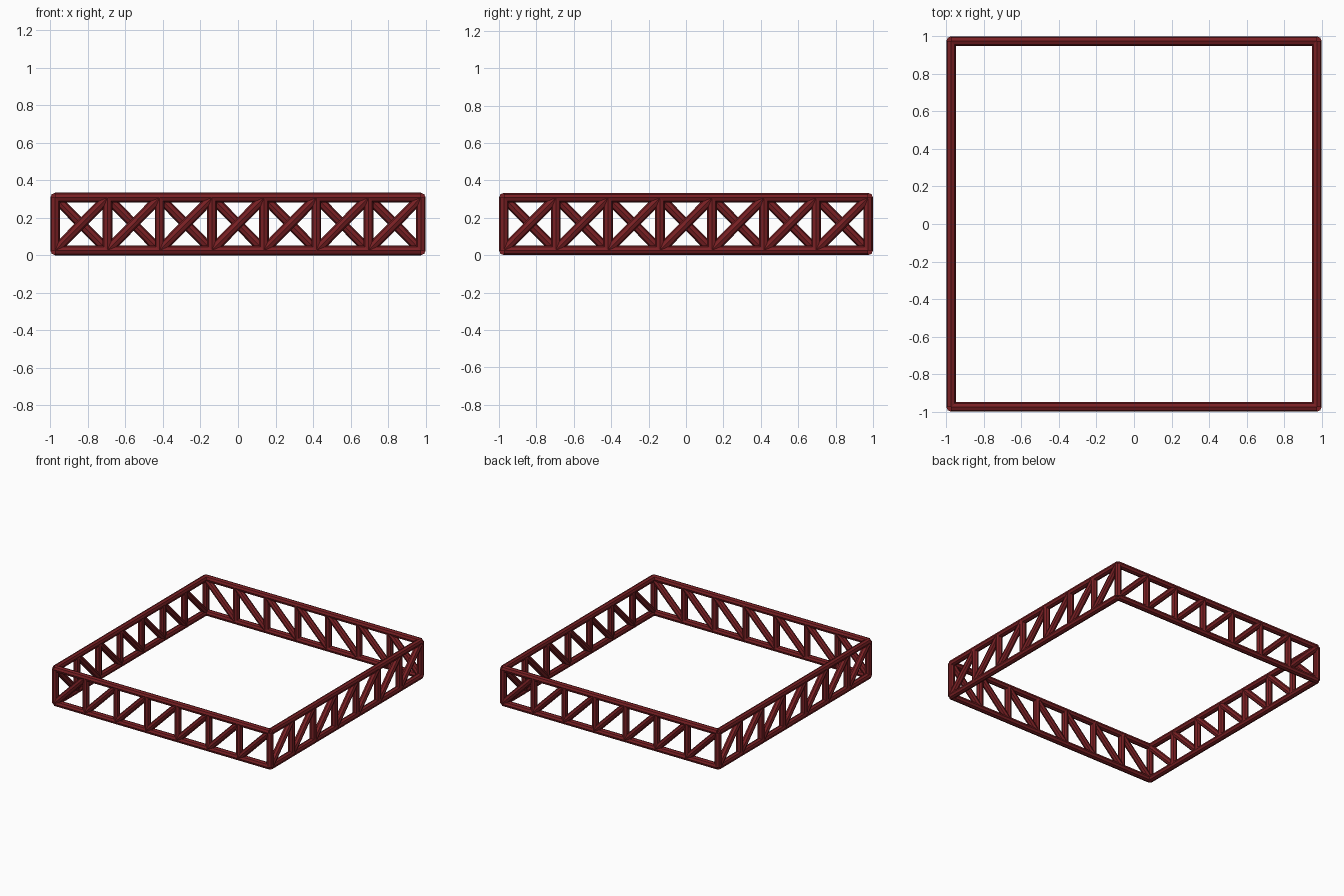
import bpy, bmesh, math
from mathutils import Vector, Matrix

if "Cube" in bpy.data.objects:
    bpy.data.objects.remove(bpy.data.objects["Cube"])

R = 0.026            # tube radius
L = 0.974            # half distance between corner nodes
BAYS = 7
STEP = 2 * L / BAYS
Z0, Z1 = R, 0.333 - R
SIDES = 8

mat = bpy.data.materials.new("dark_red_paint")
mat.diffuse_color = (0.19, 0.014, 0.017, 1)
mat.use_nodes = True
mat.node_tree.nodes["Principled BSDF"].inputs["Base Color"].default_value = mat.diffuse_color


def tube(bm, a, b):
    """Add a straight capped tube from node a to node b."""
    a, b = Vector(a), Vector(b)
    d = b - a
    m = Matrix.Translation((a + b) / 2) @ d.to_track_quat('Z', 'Y').to_matrix().to_4x4()
    bmesh.ops.create_cone(bm, cap_ends=True, segments=SIDES, radius1=R, radius2=R,
                          depth=d.length, matrix=m)


def make_part(name, members, turn):
    """Build one object from a list of tubes and turn it to its side."""
    bm = bmesh.new()
    for a, b in members:
        tube(bm, a, b)
    bm.transform(Matrix.Rotation(turn, 4, 'Z'))
    me = bpy.data.meshes.new(name)
    bm.to_mesh(me)
    bm.free()
    me.materials.append(mat)
    ob = bpy.data.objects.new(name, me)
    bpy.context.collection.objects.link(ob)


# Members of the front side; the other sides are quarter turns of it
xs = [-L + i * STEP for i in range(BAYS + 1)]
bottom = [((-L, -L, Z0), (L, -L, Z0))]
top = [((-L, -L, Z1), (L, -L, Z1))]
posts = [((x, -L, Z0), (x, -L, Z1)) for x in xs[:-1]]
diagonals = [((xs[i], -L, Z0), (xs[i + 1], -L, Z1)) for i in range(BAYS)]

for k, side in enumerate(("front", "right", "back", "left")):
    turn = k * math.pi / 2
    make_part(side + "_bottom_chord", bottom, turn)
    make_part(side + "_top_chord", top, turn)
    make_part(side + "_posts", posts, turn)
    make_part(side + "_diagonal_braces", diagonals, turn)
